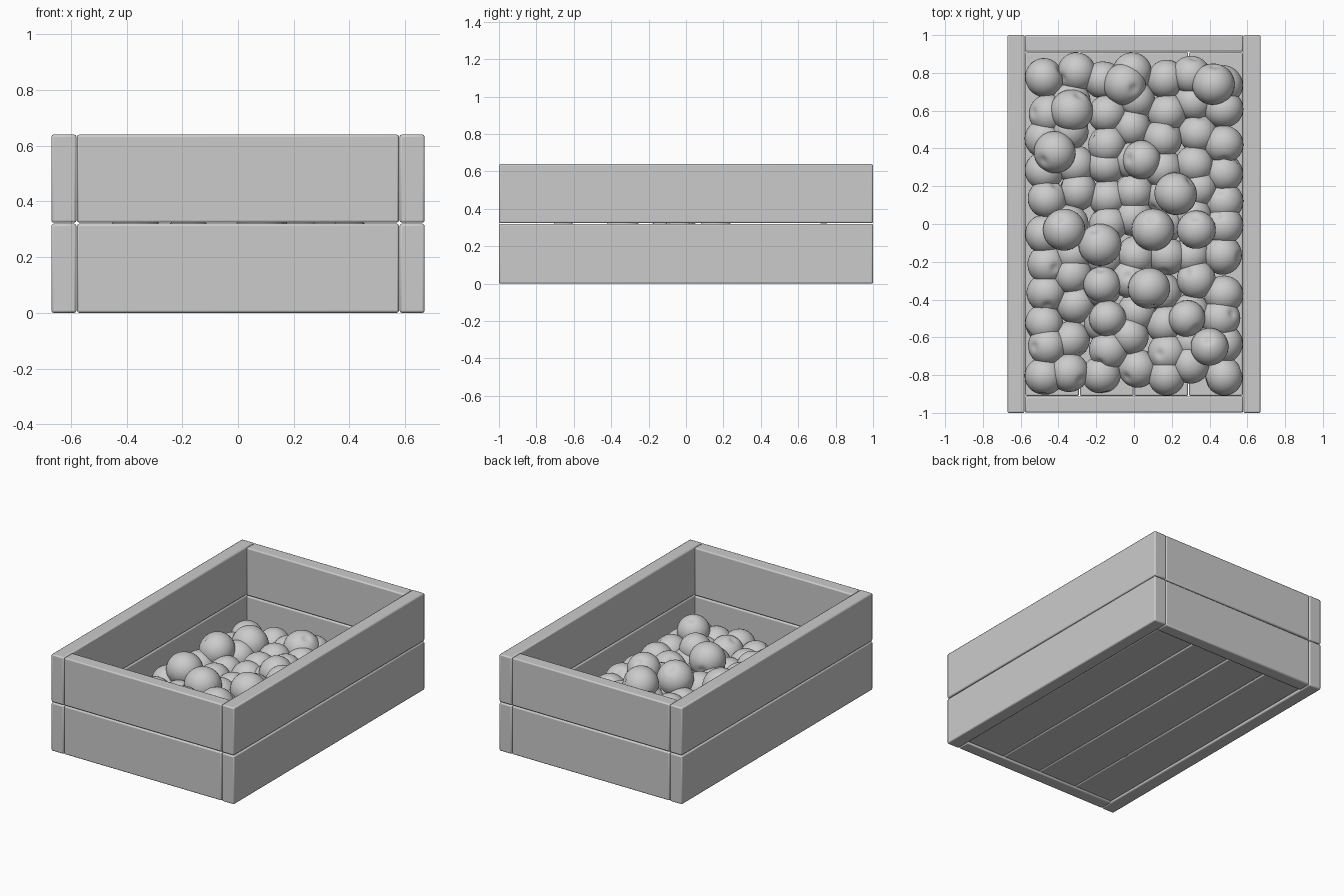
import bpy, bmesh, math, random
from mathutils import Vector, Euler

if "Cube" in bpy.data.objects:
    bpy.data.objects.remove(bpy.data.objects["Cube"], do_unlink=True)
random.seed(4)

grey = bpy.data.materials.new("plain grey")
grey.use_nodes = True
grey.diffuse_color = (0.6, 0.6, 0.6, 1)
grey.node_tree.nodes["Principled BSDF"].inputs["Base Color"].default_value = grey.diffuse_color


def plank(name, lo, hi, bevel=0.008):
    """Box between two corners with rounded edges."""
    size = Vector(hi) - Vector(lo)
    bpy.ops.mesh.primitive_cube_add(size=1, location=(Vector(lo) + Vector(hi)) / 2)
    ob = bpy.context.object
    ob.name = name
    ob.scale = size
    bpy.ops.object.transform_apply(location=False, rotation=False, scale=True)
    mod = ob.modifiers.new("round edges", 'BEVEL')
    mod.width = bevel
    mod.segments = 2
    ob.data.materials.append(grey)
    bpy.ops.object.shade_smooth_by_angle(angle=math.radians(30))


# Walls: two courses of planks, long sides overlapping the ends
for course, (z0, z1) in (("lower", (0, 0.32)), ("upper", (0.324, 0.64))):
    for side, s in (("left", 1), ("right", -1)):
        x0, x1 = sorted((s * 0.58, s * 0.67))
        plank(f"{course}_{side}_plank", (x0, -1, z0), (x1, 1, z1))
    for end, s in (("back", 1), ("front", -1)):
        y0, y1 = sorted((s * 0.912, s * 0.998))
        plank(f"{course}_{end}_plank", (-0.578, y0, z0), (0.578, y1, z1))

# Floor slats
width = 1.156 / 4
for i in range(4):
    x = -0.578 + i * width
    plank(f"floor_slat_{i + 1}", (x + 0.002, -0.91, 0.008), (x + width - 0.002, 0.91, 0.08))

# One fruit mesh: a sphere with a shallow dimple at each pole
fruit = bpy.data.meshes.new("fruit")
bm = bmesh.new()
bmesh.ops.create_uvsphere(bm, u_segments=32, v_segments=20, radius=1)
for v in bm.verts:
    r = math.hypot(v.co.x, v.co.y)
    v.co.z *= 0.96 - 0.12 * math.exp(-(r / 0.2) ** 2)
for f in bm.faces:
    f.smooth = True
bm.to_mesh(fruit)
bm.free()
fruit.materials.append(grey)


def add_fruit(name, loc, radius, tilt):
    ob = bpy.data.objects.new(name, fruit)
    ob.location = loc
    ob.scale = (radius,) * 3
    ob.rotation_euler = Euler((random.uniform(-tilt, tilt), random.uniform(-tilt, tilt),
                               random.uniform(0, 6.28)))
    bpy.context.collection.objects.link(ob)


# Packed bottom layer: staggered grid with some jitter
for col in range(7):
    for row in range(11):
        x = -0.48 + col * 0.16 + random.uniform(-0.025, 0.025)
        y = -0.8 + row * 0.158 + (col % 2) * 0.05 - 0.02 + random.uniform(-0.03, 0.03)
        x = max(-0.475, min(0.475, x))
        y = max(-0.805, min(0.805, y))
        add_fruit("bottom_fruit", (x, y, 0.125 + random.uniform(-0.01, 0.025)), 0.104, 1.5)

# Loose fruit on top
loose = [(-0.05, 0.74, 0.18, 0.113), (0.42, 0.74, 0.21, 0.113), (-0.33, 0.6, 0.19, 0.114),
         (-0.42, 0.38, 0.21, 0.112), (0.04, 0.34, 0.2, 0.103), (0.22, 0.16, 0.24, 0.114),
         (-0.37, -0.03, 0.25, 0.112), (-0.18, -0.11, 0.23, 0.114), (0.1, -0.03, 0.24, 0.113),
         (0.33, -0.03, 0.24, 0.103), (-0.17, -0.32, 0.2, 0.098), (0.08, -0.34, 0.25, 0.112),
         (-0.14, -0.5, 0.2, 0.098), (0.28, -0.5, 0.21, 0.098), (0.4, -0.65, 0.24, 0.1)]
for x, y, z, r in loose:
    add_fruit("loose_fruit", (x, y, z), r, 1.2)
